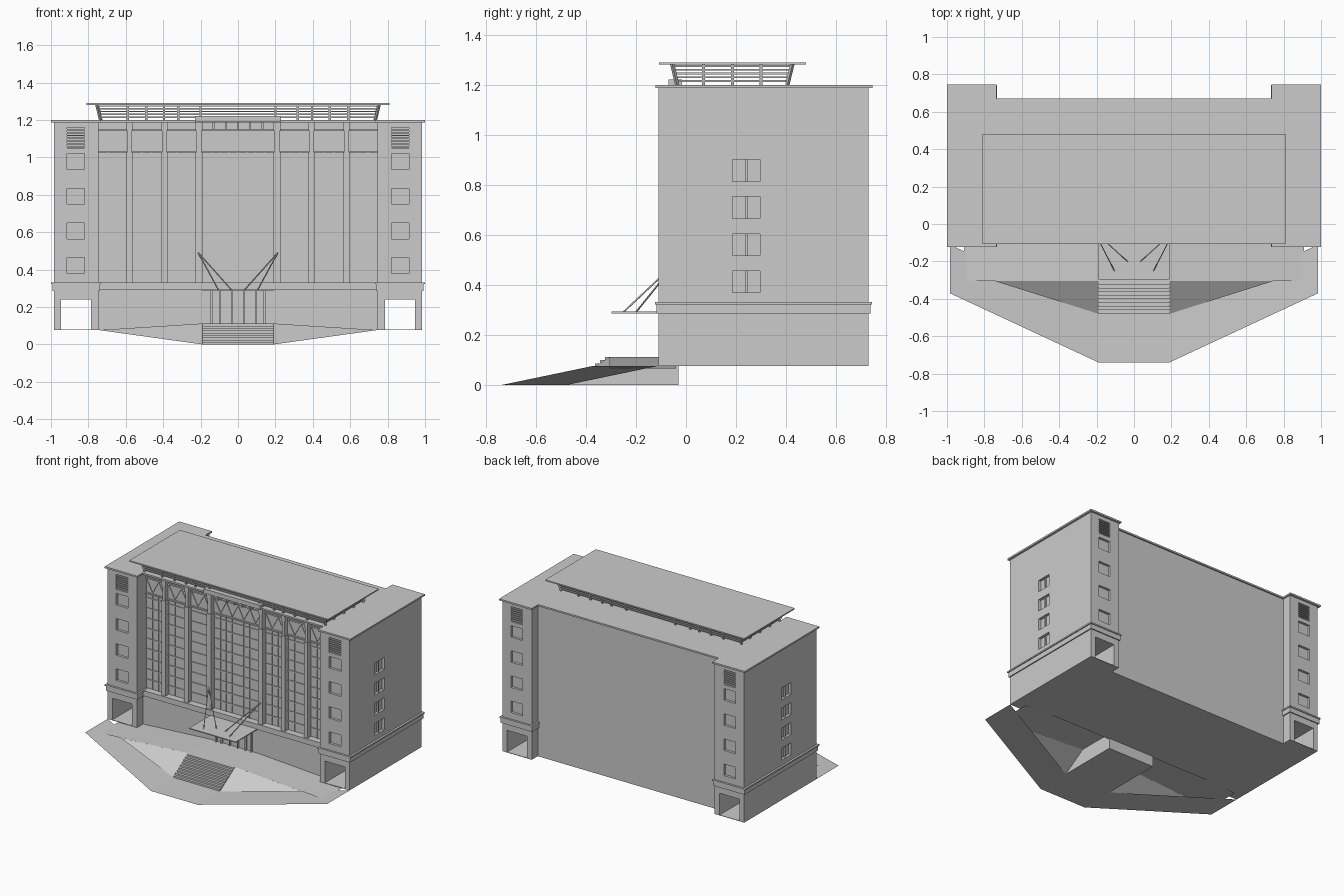
import bpy, bmesh, math
from mathutils import Vector

cube = bpy.data.objects.get("Cube")
if cube:
    bpy.data.objects.remove(cube, do_unlink=True)

stone = bpy.data.materials.new("grey stone")
stone.use_nodes = True
GREY = (0.6, 0.6, 0.6, 1)
stone.diffuse_color = GREY
stone.node_tree.nodes["Principled BSDF"].inputs["Base Color"].default_value = GREY


def finish(name, bm):
    me = bpy.data.meshes.new(name)
    bm.to_mesh(me)
    bm.free()
    me.materials.append(stone)
    ob = bpy.data.objects.new(name, me)
    bpy.context.collection.objects.link(ob)
    return ob


def add_box(bm, x0, x1, y0, y1, z0, z1):
    vs = bmesh.ops.create_cube(bm, size=1)["verts"]
    for v in vs:
        v.co = ((x0 + x1) / 2 + v.co.x * (x1 - x0),
                (y0 + y1) / 2 + v.co.y * (y1 - y0),
                (z0 + z1) / 2 + v.co.z * (z1 - z0))


def boxes(name, items):
    bm = bmesh.new()
    for it in items:
        add_box(bm, *it)
    return finish(name, bm)


def flip(it):
    return (-it[1], -it[0]) + tuple(it[2:])


def both(items):
    return items + [flip(i) for i in items]


def add_bar(bm, a, b, w, d):
    """Square bar from a to b: w across, d deep."""
    a, b = Vector(a), Vector(b)
    vs = bmesh.ops.create_cube(bm, size=1)["verts"]
    rot = (b - a).to_track_quat("Z", "Y").to_matrix()
    for v in vs:
        v.co = (a + b) / 2 + rot @ Vector((v.co.x * w, v.co.y * d, v.co.z * (b - a).length))


def sheet(name, polys):
    """Flat polygons, each repeated on the other side."""
    bm = bmesh.new()
    for p in polys:
        bm.faces.new([bm.verts.new(c) for c in p])
        bm.faces.new([bm.verts.new((-x, y, z)) for x, y, z in reversed(p)])
    return finish(name, bm)


G = 0.077          # ground floor level
IN, OUT = 0.745, 0.985
FRONT, BACK = -0.11, 0.73
WALL, REAR = 0.0, 0.66

# Main block and plinth between the corner towers
boxes("main_block", [(-IN, IN, WALL, REAR, G, 1.19)])
boxes("plinth", [(-IN, IN, -0.04, 0.02, G, 0.29)])
boxes("plinth_ledge", [(-IN, IN, -0.05, 0.02, 0.29, 0.33)])

# Tower shafts with recessed windows
side_rows = [0.37 + 0.148 * i for i in range(4)]
end_rows = [0.38 + 0.185 * i for i in range(4)]
for side, s in (("left", 1), ("right", -1)):
    def m(it):
        return it if s > 0 else flip(it)
    shaft = boxes(side + "_tower", [m((IN, OUT, FRONT, BACK, 0.33, 1.19))])
    cuts, frames = [], []
    for z in side_rows:
        cuts.append(m((OUT - 0.02, OUT + 0.02, 0.185, 0.295, z, z + 0.087)))
        frames.append(m((OUT - 0.02, OUT - 0.008, 0.235, 0.245, z, z + 0.087)))
    for y, d in ((FRONT, 1), (BACK, -1)):
        def span(a, b):
            return tuple(sorted((y + d * a, y + d * b)))
        for z in end_rows:
            cuts.append(m((0.82, 0.915, *span(-0.02, 0.018), z, z + 0.085)))
        cuts.append(m((0.82, 0.915, *span(-0.02, 0.015), 1.05, 1.16)))
        for k in range(7):
            z = 1.054 + k * 0.015
            frames.append(m((0.82, 0.915, *span(0.002, 0.015), z, z + 0.007)))
    cutter = boxes("window_cutter", cuts)
    cutter.hide_render = True
    mod = shaft.modifiers.new("windows", "BOOLEAN")
    mod.operation, mod.solver, mod.object = "DIFFERENCE", "EXACT", cutter
    bpy.context.view_layer.objects.active = shaft
    bpy.ops.object.modifier_apply(modifier=mod.name)
    bpy.data.objects.remove(cutter, do_unlink=True)
    boxes(side + "_window_bars_and_grilles", frames)

# Tower bases: passages through the full depth, with a thin floor
boxes("tower_bases", both([
    (0.947, OUT, FRONT, BACK, G, 0.29),
    (IN, 0.785, FRONT, BACK, G, 0.29),
    (0.785, 0.947, FRONT, BACK, 0.24, 0.29),
    (0.785, 0.947, FRONT, BACK, G, G + 0.003)]))
boxes("tower_bands", both([
    (IN - 0.008, 0.993, FRONT - 0.008, BACK + 0.008, 0.287, 0.322),
    (IN - 0.013, 1.0, FRONT - 0.014, BACK + 0.014, 0.322, 0.332)]))

# Roof cornice
boxes("roof_cornice", both([(IN - 0.01, 1.0, -0.122, 0.745, 1.188, 1.2)])
      + [(-IN, IN, -0.06, 0.67, 1.188, 1.2)])

# Facade piers, with slimmer necks at the frieze
piers = [(0.564, 0.596), (0.377, 0.41), (0.19, 0.227)]
pier_parts = []
for a, b in piers:
    pier_parts += [(a, b, -0.04, 0.01, 0.33, 1.03),
                   (a + 0.005, b - 0.005, -0.035, 0.01, 1.03, 1.14),
                   (a, b, -0.04, 0.01, 1.14, 1.19)]
boxes("facade_piers", both(pier_parts))

# Window ledges and mullions in each bay, lattice frieze above
bays = [(0.596, IN), (0.41, 0.564), (0.227, 0.377)]
bays = bays + [(-b, -a) for a, b in bays] + [(-0.19, 0.19)]
ledges = []
lattice = bmesh.new()
for a, b in bays:
    for k in range(9):
        z = 0.39 + k * 0.075
        ledges.append((a, b, -0.006, 0.01, z, z + 0.008))
    ledges.append((a, b, -0.012, 0.01, 1.025, 1.035))
    ledges.append((a, b, -0.012, 0.01, 1.14, 1.15))
    n = max(3, round((b - a) / 0.05))
    w = (b - a) / n
    for i in range(n):
        x = a + i * w
        if i:
            ledges.append((x - 0.002, x + 0.002, -0.004, 0.01, 0.33, 1.03))
        lo, hi = (1.04, 1.135) if i % 2 else (1.135, 1.04)
        add_bar(lattice, (x, -0.002, lo), (x + w, -0.002, hi), 0.006, 0.006)
boxes("window_ledges", ledges)
finish("frieze_lattice", lattice)

# Crown over the central bay with small hanging brackets
boxes("central_crown", [(-0.23, 0.23, -0.07, -0.015, 1.19, 1.222)]
      + [(x - 0.005, x + 0.005, -0.05, 0.01, 1.155, 1.19)
         for x in (-0.13, -0.065, 0, 0.065, 0.13)])

# Rooftop pavilion: louvre rings, leaning posts and a broad flat roof
louvres = []
for k in range(5):
    z = 1.212 + k * 0.015
    g = k * 0.004
    x, y0, y1 = 0.735 + g, -0.04 - g, 0.41 + g
    louvres += [(-x, x, y0, y0 + 0.02, z, z + 0.007),
                (-x, x, y1 - 0.02, y1, z, z + 0.007)]
    louvres += both([(x - 0.02, x, y0, y1, z, z + 0.007)])
boxes("louvres", louvres)
posts = bmesh.new()
for x in (0.735, 0.59, 0.49, 0.395, 0.32, 0.2):
    for sx in (1, -1):
        for y, d in ((-0.035, -1), (0.405, 1)):
            lean = 0.02 * sx if x > 0.7 else 0
            add_bar(posts, (x * sx, y, 1.2), (x * sx + lean, y + 0.02 * d, 1.283), 0.012, 0.012)
for y in (0.07, 0.185, 0.3):
    for sx in (1, -1):
        add_bar(posts, (0.73 * sx, y, 1.2), (0.75 * sx, y, 1.283), 0.012, 0.012)
finish("pavilion_posts", posts)
boxes("pavilion_roof", [(-0.81, 0.81, -0.108, 0.48, 1.281, 1.29)])

# Entrance canopy, stay cables and door posts
boxes("entrance_canopy", [(-0.19, 0.19, -0.297, -0.03, 0.287, 0.294)])
cables = bmesh.new()
for s in (1, -1):
    for end in ((0.035, -0.2, 0.292), (0.105, -0.25, 0.292)):
        add_bar(cables, (0.212 * s, -0.04, 0.49), (end[0] * s, end[1], end[2]), 0.005, 0.005)
finish("canopy_cables", cables)
boxes("door_posts", both([(0.137, 0.147, -0.055, -0.03, 0.112, 0.287),
                          (0.093, 0.102, -0.055, -0.03, 0.112, 0.287),
                          (0.03, 0.036, -0.055, -0.03, 0.112, 0.287)]))

# Entrance steps
N, TOP = 9, 0.112
boxes("entrance_steps", [(-0.19, 0.19, -0.48 + i * 0.175 / N, -0.03, i * TOP / N, (i + 1) * TOP / N)
                         for i in range(N)])

# Forecourt: sloping wings, flat centre, and raised terrace with side slopes
sheet("forecourt_wings", [[(0.19, -0.74, 0), (OUT, -0.37, G), (OUT, FRONT, G), (0.19, -0.48, 0)]])
sheet("forecourt_centre", [[(0, -0.74, 0), (0.19, -0.74, 0), (0.19, -0.48, 0), (0, -0.48, 0)]])
sheet("terrace", [
    [(0.19, -0.305, TOP), (0.91, -0.305, 0.067), (0.91, -0.04, 0.067), (0.19, -0.04, TOP)],
    [(0.19, -0.48, 0), (IN, -0.305, G), (0.19, -0.305, TOP)]])
